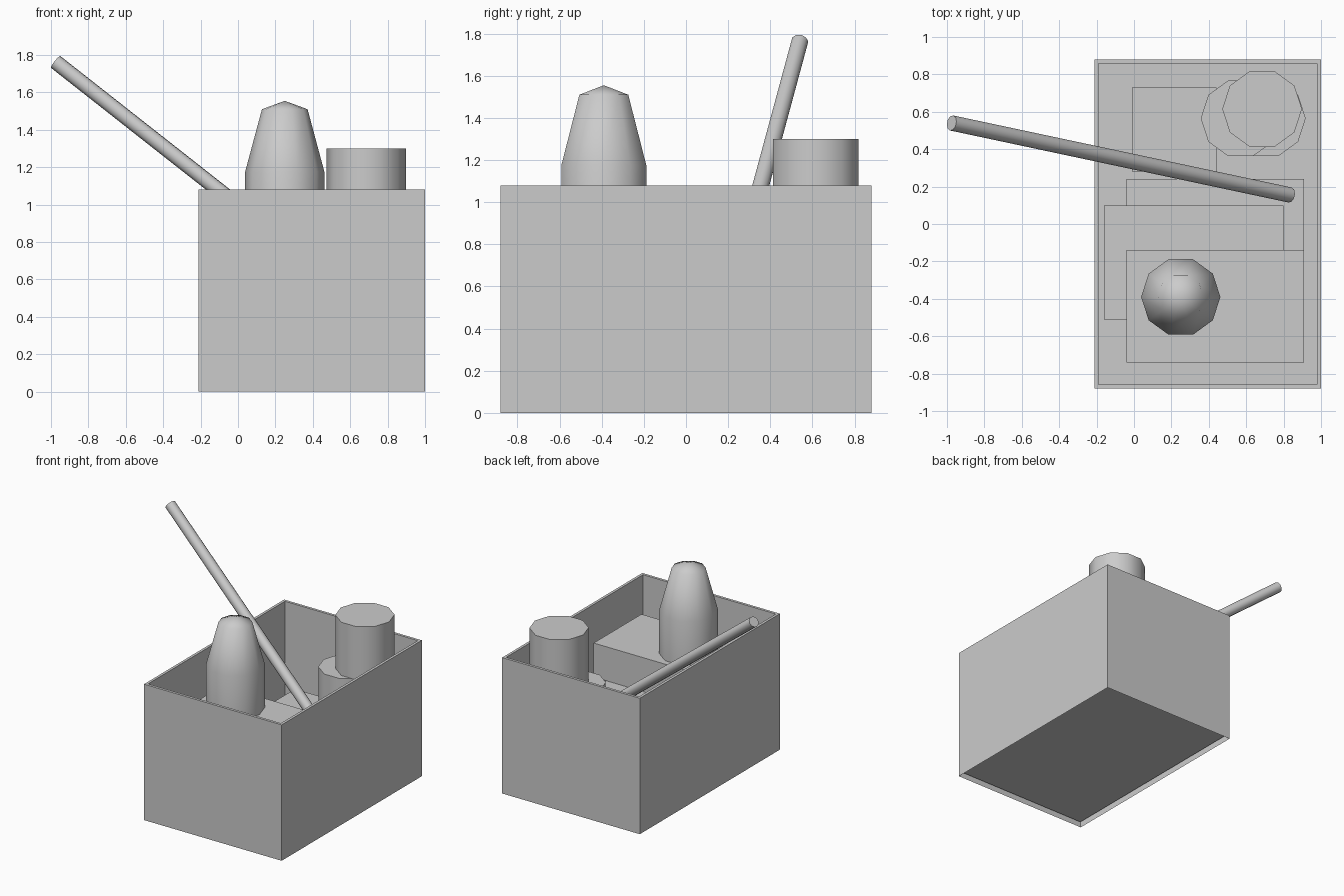
import bpy, bmesh, math
from mathutils import Vector

if "Cube" in bpy.data.objects:
    bpy.data.objects.remove(bpy.data.objects["Cube"])

SIDES = 10


def finish(name, bm):
    bmesh.ops.recalc_face_normals(bm, faces=bm.faces) if name != "crate" else None
    mesh = bpy.data.meshes.new(name)
    bm.to_mesh(mesh)
    bm.free()
    ob = bpy.data.objects.new(name, mesh)
    bpy.context.collection.objects.link(ob)
    return ob


def smooth(ob):
    bpy.ops.object.select_all(action='DESELECT')
    ob.select_set(True)
    bpy.context.view_layer.objects.active = ob
    bpy.ops.object.shade_smooth_by_angle(angle=math.radians(60))


def block_bm(x0, x1, y0, y1, z0, z1):
    bm = bmesh.new()
    bmesh.ops.create_cube(bm, size=1)
    for v in bm.verts:
        v.co = (x1 if v.co.x > 0 else x0, y1 if v.co.y > 0 else y0, z1 if v.co.z > 0 else z0)
    return bm


def turned(name, loc, profile, tip=None):
    """Ten-sided turned solid from (radius, height) rings, with an optional pointed top."""
    bm = bmesh.new()
    rings = [[bm.verts.new((r * math.cos(math.tau * i / SIDES), r * math.sin(math.tau * i / SIDES), z))
              for i in range(SIDES)] for r, z in profile]
    for a, b in zip(rings, rings[1:]):
        for i in range(SIDES):
            j = (i + 1) % SIDES
            bm.faces.new((a[i], a[j], b[j], b[i]))
    bm.faces.new(rings[0][::-1])
    if tip is None:
        bm.faces.new(rings[-1])
    else:
        apex = bm.verts.new((0, 0, tip))
        for i in range(SIDES):
            bm.faces.new((rings[-1][i], rings[-1][(i + 1) % SIDES], apex))
    ob = finish(name, bm)
    ob.location = loc
    smooth(ob)
    return ob


# Open crate: outer walls without an underside, thin rim, raised inner floor
bm = block_bm(-0.21, 1.0, -0.88, 0.88, 0, 1.08)
bm.normal_update()
bottom = [f for f in bm.faces if f.normal.z < -0.5]
bmesh.ops.delete(bm, geom=bottom, context='FACES_ONLY')
top = [f for f in bm.faces if f.normal.z > 0.5][0]
bmesh.ops.inset_individual(bm, faces=[top], thickness=0.03)
floor = bmesh.ops.extrude_discrete_faces(bm, faces=[top])["faces"][0]
for v in floor.verts:
    v.co.z = 0.03
finish("crate", bm)

# Stacked packages and a small carton
for name, dims in {
    "bottom_package": (-0.04, 0.91, -0.74, 0.24, 0.03, 0.30),
    "middle_package": (-0.16, 0.80, -0.51, 0.10, 0.30, 0.56),
    "top_package": (-0.04, 0.91, -0.74, -0.14, 0.56, 0.83),
    "small_carton": (-0.01, 0.44, 0.28, 0.73, 0.03, 0.48),
}.items():
    finish(name, block_bm(*dims))

# Pile of three cans
for name, loc in {
    "bottom_can": (0.705, 0.565, 0.03),
    "middle_can": (0.57, 0.565, 0.453),
    "top_can": (0.685, 0.615, 0.876),
}.items():
    turned(name, loc, [(0.213, 0), (0.213, 0.424)])

# Bottle standing on the packages
turned("bottle", (0.25, -0.39, 0.83), [(0.212, 0), (0.212, 0.345), (0.122, 0.68)], tip=0.725)

# Leaning stick
start, end = Vector((0.835, 0.155, 0.34)), Vector((-0.975, 0.54, 1.763))
axis = end - start
stick = turned("stick", start, [(0.041, 0), (0.041, axis.length)])
stick.rotation_euler = axis.to_track_quat('Z', 'Y').to_euler()
